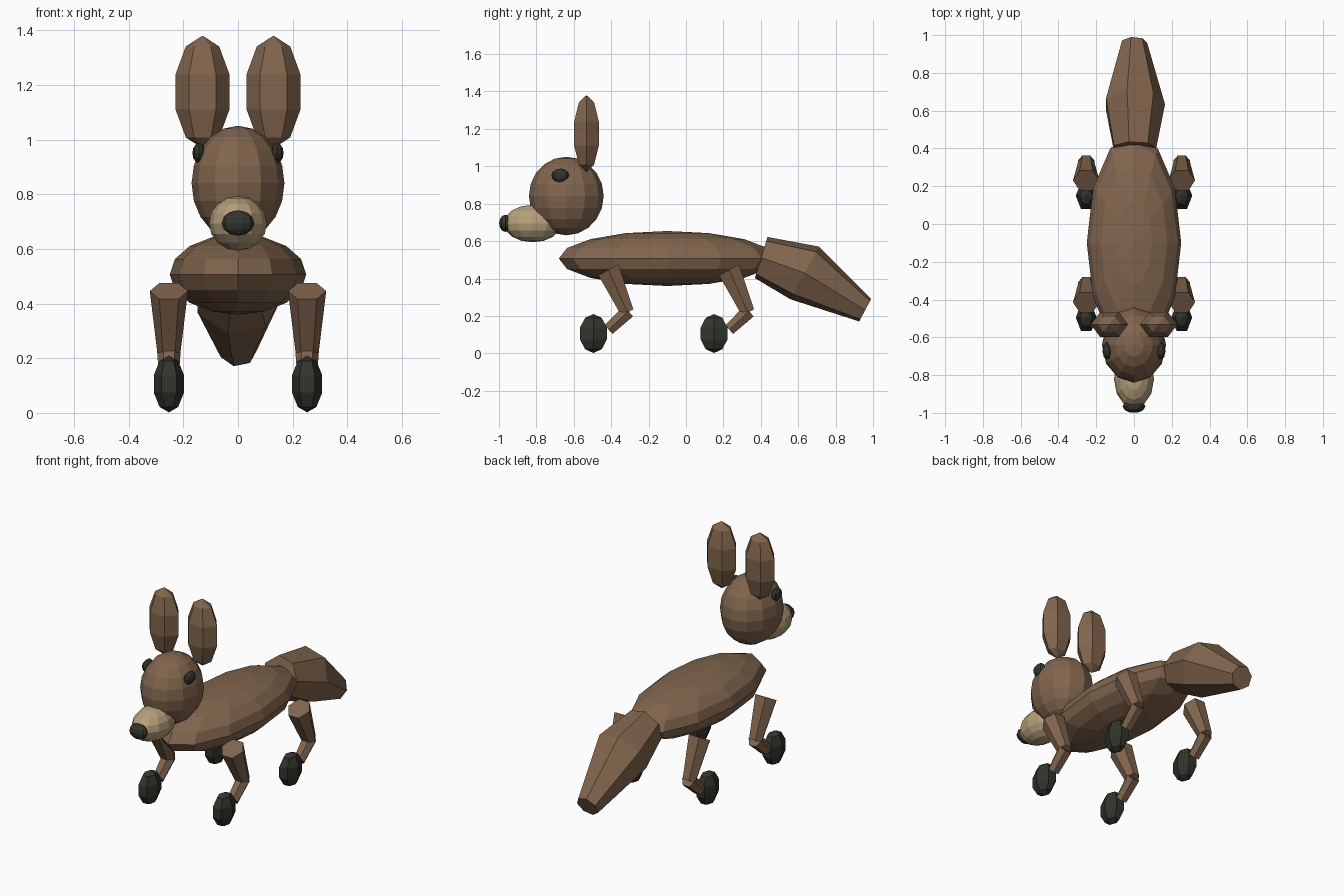
import bpy, bmesh, math
from mathutils import Vector, Matrix

if "Cube" in bpy.data.objects:
    bpy.data.objects.remove(bpy.data.objects["Cube"])


def material(name, rgb):
    m = bpy.data.materials.new(name)
    m.diffuse_color = (*rgb, 1)
    m.use_nodes = True
    m.node_tree.nodes["Principled BSDF"].inputs["Base Color"].default_value = m.diffuse_color
    return m


FUR = material("brown fur", (0.22, 0.13, 0.075))
CREAM = material("cream muzzle", (0.47, 0.35, 0.2))
DARK = material("dark charcoal", (0.032, 0.035, 0.026))


def finish(bm, name, mat):
    bmesh.ops.recalc_face_normals(bm, faces=bm.faces)
    mesh = bpy.data.meshes.new(name)
    bm.to_mesh(mesh)
    bm.free()
    mesh.materials.append(mat)
    obj = bpy.data.objects.new(name, mesh)
    bpy.context.collection.objects.link(obj)
    return obj


def ellipsoid(name, centre, radii, segments, rings, mat, turn=0):
    """Flat-shaded ball with corners on the x axis."""
    bm = bmesh.new()
    bmesh.ops.create_uvsphere(bm, u_segments=segments, v_segments=rings, radius=1)
    # put a corner on +x whatever the starting angle
    v = max(bm.verts, key=lambda p: round(p.co.xy.length, 4))
    spin = Matrix.Rotation(-math.atan2(v.co.y, v.co.x), 4, 'Z')
    place = (Matrix.Translation(centre) @ Matrix.Rotation(turn, 4, 'Z')
             @ Matrix.Diagonal((*radii, 1)) @ spin)
    bmesh.ops.transform(bm, matrix=place, verts=bm.verts)
    return finish(bm, name, mat)


def limb(name, x, stations, sides, mat):
    """Tapered tube; each station is (y, z, radius, tilt of its ring)."""
    bm = bmesh.new()
    rings = []
    for y, z, r, tilt in stations:
        up = Vector((0, math.cos(tilt), math.sin(tilt)))
        ring = []
        for i in range(sides):
            a = math.tau * i / sides
            ring.append(bm.verts.new(Vector((x + r * math.cos(a), y, z))
                                     + up * r * math.sin(a)))
        rings.append(ring)
    for a, b in zip(rings, rings[1:]):
        for i in range(sides):
            j = (i + 1) % sides
            bm.faces.new((a[i], a[j], b[j], b[i]))
    bm.faces.new(rings[0])
    bm.faces.new(rings[-1])
    return finish(bm, name, mat)


# Body, head and face
ellipsoid("body", (0, -0.1, 0.507), (0.25, 0.58, 0.147), 12, 8, FUR)
ellipsoid("head", (0, -0.64, 0.841), (0.17, 0.2, 0.21), 12, 10, FUR)
ellipsoid("muzzle", (0, -0.82, 0.694), (0.106, 0.155, 0.1), 12, 8, CREAM)
ellipsoid("nose", (0, -0.965, 0.695), (0.06, 0.036, 0.046), 10, 6, DARK)

# Ears, eyes and legs on both sides
for side, s in (("left", -1), ("right", 1)):
    ellipsoid(f"{side}_ear", (s * 0.13, -0.532, 1.175), (0.104, 0.08, 0.206), 6, 5, FUR)
    ellipsoid(f"{side}_eye", (s * 0.143, -0.672, 0.951), (0.024, 0.047, 0.037), 8, 6, DARK)
    for end, y in (("front", -0.495), ("back", 0.15)):
        x = s * 0.253
        t = math.radians(29)
        limb(f"{end}_{side}_upper_leg", x,
             [(y + 0.08, 0.446, 0.07, t), (y + 0.182, 0.218, 0.042, t)], 6, FUR)
        t = math.radians(-48)
        limb(f"{end}_{side}_lower_leg", x,
             [(y + 0.187, 0.225, 0.043, t), (y + 0.081, 0.127, 0.036, t)], 6, FUR)
        ellipsoid(f"{end}_{side}_foot", (x, y, 0.106), (0.058, 0.087, 0.104), 6, 5, DARK)

# Bushy tail, widest part way along
limb("tail", 0, [(0.402, 0.512, 0.118, math.radians(73)),
                 (0.634, 0.43, 0.164, math.radians(62)),
                 (0.958, 0.231, 0.07, math.radians(62))], 7, FUR)
